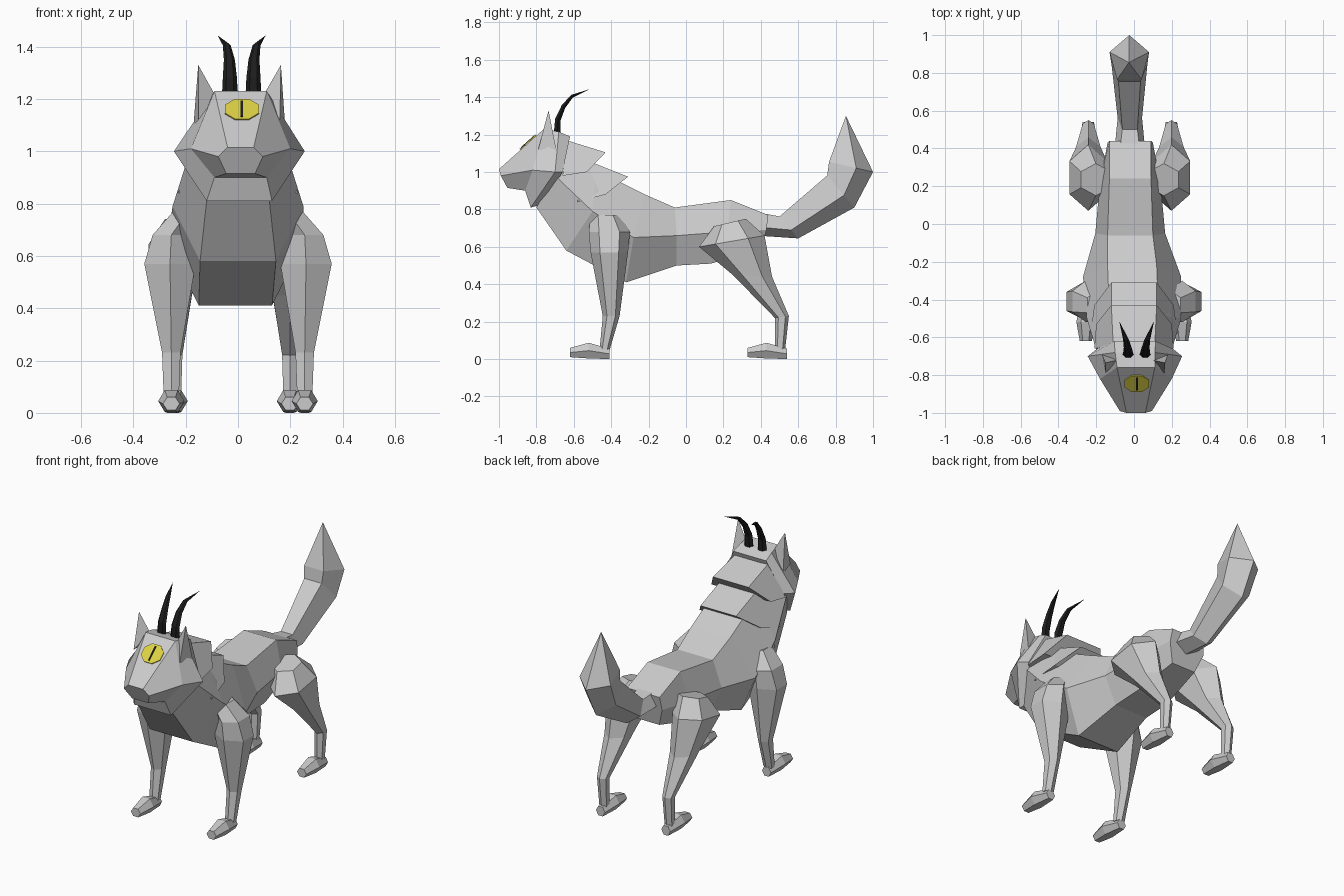
import bpy
import bmesh
import math
from mathutils import Vector

cube = bpy.data.objects.get("Cube")
if cube:
    bpy.data.objects.remove(cube, do_unlink=True)


def material(name, color):
    mat = bpy.data.materials.new(name)
    mat.use_nodes = True
    mat.diffuse_color = color
    mat.node_tree.nodes["Principled BSDF"].inputs["Base Color"].default_value = color
    return mat


fur = material("grey fur", (0.6, 0.6, 0.6, 1))
black = material("black horn", (0.012, 0.012, 0.012, 1))
yellow = material("yellow eye", (0.72, 0.64, 0.06, 1))


def loft(name, rings, mat, tip=None):
    """Skin a list of equal rings, closing the end with a cap or a pointed tip."""
    bm = bmesh.new()
    rows = [[bm.verts.new(point) for point in ring] for ring in rings]
    count = len(rows[0])
    for lower, upper in zip(rows, rows[1:]):
        for i in range(count):
            j = (i + 1) % count
            bm.faces.new((lower[i], lower[j], upper[j], upper[i]))
    bm.faces.new(rows[0])
    if tip is None:
        bm.faces.new(rows[-1])
    else:
        apex = bm.verts.new(tip)
        for i in range(count):
            bm.faces.new((rows[-1][i], rows[-1][(i + 1) % count], apex))
    bmesh.ops.recalc_face_normals(bm, faces=bm.faces)
    mesh = bpy.data.meshes.new(name)
    bm.to_mesh(mesh)
    bm.free()
    mesh.materials.append(mat)
    obj = bpy.data.objects.new(name, mesh)
    bpy.context.collection.objects.link(obj)
    return obj


def oval(center, u, v, sides=6, phase=0.0):
    """Polygon around center spanned by the half axes u and v."""
    center, u, v = Vector(center), Vector(u), Vector(v)
    angles = [phase + math.tau * i / sides for i in range(sides)]
    return [center + u * math.cos(a) + v * math.sin(a) for a in angles]


def span(x, front, back, width, sides=6):
    """Polygon across two side-profile points (y, z) with a half width in x."""
    a, b = Vector((x, *front)), Vector((x, *back))
    return oval((a + b) / 2, (a - b) / 2, (width, 0, 0), sides)


def hexagon(x, top, middle, bottom):
    """Body section from three (y, z, half width) levels."""
    right = [Vector((x + w, y, z)) for y, z, w in (top, middle, bottom)]
    left = [Vector((x - w, y, z)) for y, z, w in (bottom, middle, top)]
    return right + left


# Torso, from neck to rump
loft("torso", [
    hexagon(0.0, (-0.64, 1.15, 0.11), (-0.70, 0.98, 0.19), (-0.80, 0.81, 0.12)),
    hexagon(0.0, (-0.48, 1.01, 0.13), (-0.50, 0.79, 0.25), (-0.64, 0.58, 0.145)),
    hexagon(-0.01, (-0.22, 0.88, 0.13), (-0.28, 0.65, 0.26), (-0.32, 0.41, 0.14)),
    hexagon(-0.02, (-0.06, 0.81, 0.12), (-0.05, 0.66, 0.185), (-0.05, 0.5, 0.11)),
    hexagon(-0.02, (0.24, 0.85, 0.11), (0.22, 0.68, 0.16), (0.13, 0.51, 0.11)),
    hexagon(-0.02, (0.44, 0.77, 0.11), (0.43, 0.69, 0.12), (0.40, 0.58, 0.08)),
], fur)


# Two overlapping mane tufts with straight back edges
def tuft(name, front_top, front_side, back_top, back_side):
    def arch(top, side):
        return [Vector((s * w, y, z)) for s, (y, z, w) in
                ((1, side), (1, top), (-1, top), (-1, side))]
    loft(name, [arch(front_top, front_side), arch(back_top, back_side)], fur)


tuft("upper_mane", (-0.64, 1.17, 0.11), (-0.66, 0.98, 0.21),
     (-0.43, 1.105, 0.12), (-0.53, 1.0, 0.2))
tuft("lower_mane", (-0.55, 1.07, 0.12), (-0.58, 0.84, 0.23),
     (-0.31, 0.975, 0.12), (-0.43, 0.88, 0.21))

# Head with wide cheeks and a ruff below the jaw
loft("head", [
    hexagon(0.01, (-1.0, 1.015, 0.05), (-0.99, 0.98, 0.085), (-0.955, 0.915, 0.055)),
    hexagon(0.01, (-0.76, 1.23, 0.1), (-0.82, 1.01, 0.19), (-0.86, 0.9, 0.1)),
    hexagon(0.005, (-0.68, 1.215, 0.105), (-0.70, 1.0, 0.25), (-0.83, 0.81, 0.125)),
    hexagon(0.005, (-0.62, 1.19, 0.11), (-0.66, 1.0, 0.2), (-0.76, 0.83, 0.1)),
], fur)

# Eye plate and slit pupil lying on the sloping forehead
slope = Vector((0, 0.24, 0.215)).normalized()
outward = Vector((0, -slope.z, slope.y))
eye = Vector((0.015, -0.842, 1.157))


def plate(name, width, height, sides, lift, mat):
    rings = [oval(eye + outward * d, (width, 0, 0), slope * height, sides, math.pi / sides)
             for d in (lift - 0.006, lift)]
    loft(name, rings, mat)


plate("eye", 0.07, 0.062, 8, 0.007, yellow)
plate("pupil", 0.007, 0.065, 4, 0.009, black)

for side, label in ((1, "left"), (-1, "right")):
    # Ear
    base = [(0.09, -0.72, 1.21), (0.155, -0.79, 1.12), (0.175, -0.69, 1.1)]
    loft(label + "_ear", [[Vector((0.005 + side * x, y, z)) for x, y, z in base]], fur,
         (0.006 + side * 0.158, -0.735, 1.33))

    # Horn sweeping back and out: x, y, z, radius and lean
    path = ((0.045, -0.69, 1.2, 0.031, 0.0), (0.045, -0.685, 1.28, 0.027, 0.3),
            (0.047, -0.655, 1.35, 0.021, 0.7), (0.057, -0.61, 1.405, 0.015, 1.0))
    loft(label + "_horn", [
        oval((0.014 + side * x, y, z), (r, 0, 0),
             (0, 0.65 * r * math.cos(lean), -0.65 * r * math.sin(lean)))
        for x, y, z, r, lean in path], black, (0.014 + side * 0.092, -0.515, 1.443))

    # Front leg: height, x, y, half width, half depth
    levels = ((0.05, 0.255, -0.435, 0.03, 0.027), (0.23, 0.255, -0.40, 0.037, 0.045),
              (0.57, 0.26, -0.41, 0.103, 0.10), (0.68, 0.255, -0.41, 0.075, 0.11),
              (0.77, 0.19, -0.43, 0.06, 0.08))
    loft(label + "_front_leg", [
        oval((side * x, y, z), (0, d, 0), (w * 1.1, 0, 0))
        for z, x, y, w, d in levels], fur)

    # Hind leg: front point, back point, half width, distance from the middle
    levels = (((0.475, 0.05), (0.53, 0.05), 0.028, 0.22), ((0.475, 0.22), (0.55, 0.23), 0.034, 0.22),
              ((0.25, 0.45), (0.46, 0.44), 0.075, 0.22), ((0.07, 0.6), (0.42, 0.66), 0.115, 0.22),
              ((0.15, 0.71), (0.32, 0.75), 0.09, 0.18))
    loft(label + "_hind_leg", [
        span(-0.022 + side * x, front, back, w) for front, back, w, x in levels], fur)

    # Paws
    for part, x, heel in (("front", side * 0.255, -0.41), ("hind", -0.022 + side * 0.22, 0.54)):
        rings = [oval((x, heel + y, z), (w, 0, 0), (0, 0, h * 1.15)) for y, z, w, h in
                 ((-0.21, 0.035, 0.032, 0.025), (-0.11, 0.045, 0.05, 0.042), (0, 0.028, 0.03, 0.028))]
        loft(label + "_" + part + "_paw", rings, fur)

# Tail with a pointed brush; five sides with the ridge underneath
loft("tail", [
    span(-0.022, (0.38, 0.66), (0.42, 0.79), 0.085, 5),
    span(-0.022, (0.6, 0.645), (0.49, 0.775), 0.068, 5),
    span(-0.024, (0.9, 0.81), (0.74, 1.0), 0.1, 5),
    span(-0.025, (1.0, 1.0), (0.74, 1.06), 0.11, 5),
], fur, (-0.027, 0.855, 1.3))
